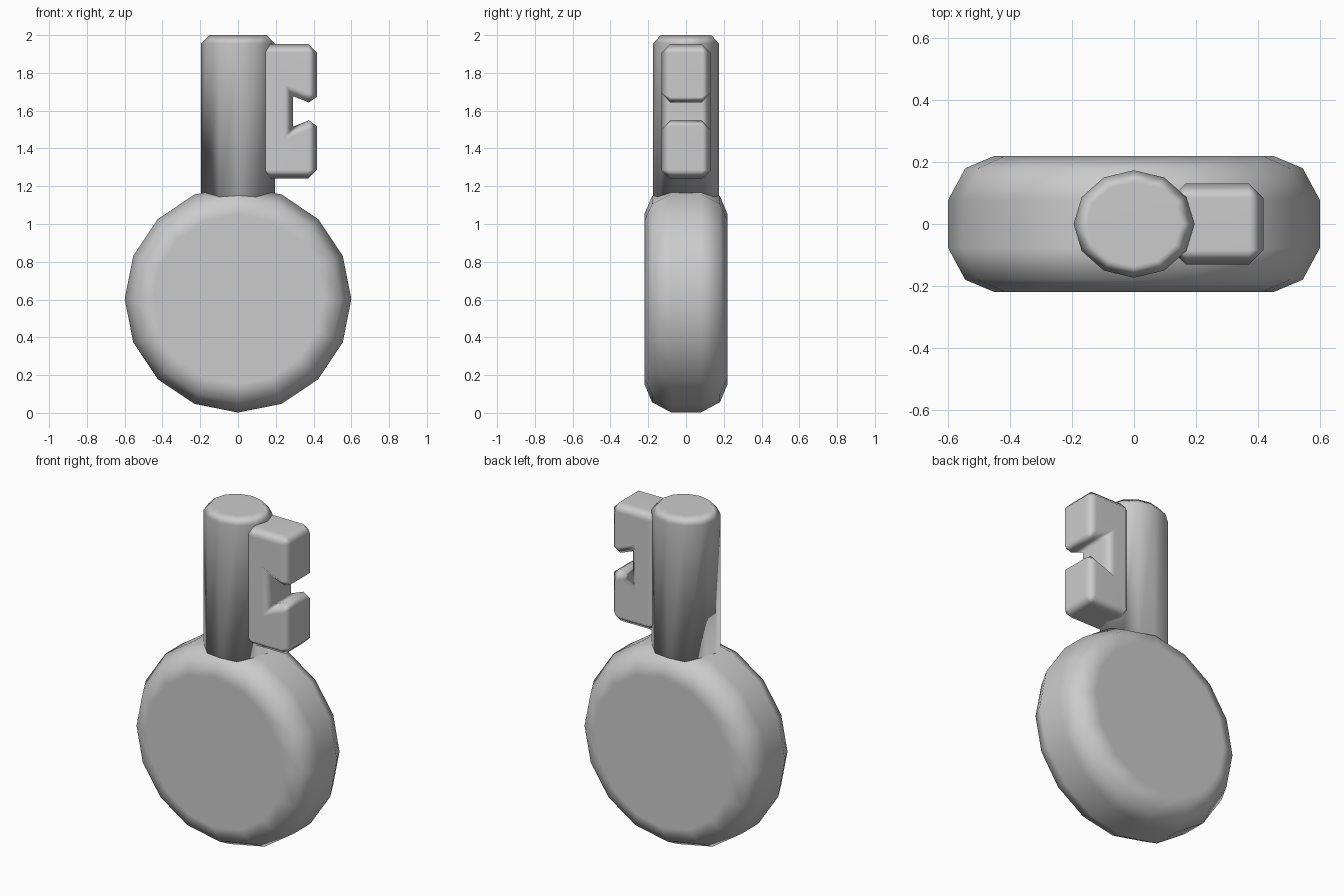
import bpy, bmesh
from math import cos, sin, tau

cube = bpy.data.objects.get("Cube")
if cube:
    bpy.data.objects.remove(cube, do_unlink=True)

# Single grey material
grey = bpy.data.materials.new("plain grey")
grey.use_nodes = True
colour = (0.6, 0.6, 0.6, 1)
grey.diffuse_color = colour
grey.node_tree.nodes["Principled BSDF"].inputs["Base Color"].default_value = colour


def finish(name, bm):
    """Turn a bmesh into a smooth object whose large faces stay flat."""
    bmesh.ops.recalc_face_normals(bm, faces=bm.faces)
    for face in bm.faces:
        face.smooth = True
    mesh = bpy.data.meshes.new(name)
    bm.to_mesh(mesh)
    bm.free()
    mesh.materials.append(grey)
    obj = bpy.data.objects.new(name, mesh)
    bpy.context.collection.objects.link(obj)
    obj.modifiers.new("weighted normals", "WEIGHTED_NORMAL").weight = 90
    return obj


def loft(name, sides, rings, place):
    """Skin a stack of (radius, height) rings and cap both ends."""
    bm = bmesh.new()
    loops = [[bm.verts.new(place(r * cos(tau * i / sides), r * sin(tau * i / sides), h))
              for i in range(sides)] for r, h in rings]
    for a, b in zip(loops, loops[1:]):
        for i in range(sides):
            j = (i + 1) % sides
            bm.faces.new((a[i], a[j], b[j], b[i]))
    bm.faces.new(loops[0])
    bm.faces.new(loops[-1])
    return finish(name, bm)


# Round handle, a thick disc with a chamfered rim
half = [(0.45, 0.22), (0.545, 0.18), (0.6, 0.078)]
rim = half + [(r, -y) for r, y in reversed(half)]
loft("round_handle", 16, rim, lambda u, v, h: (u, h, 0.602 + v))

# Oval shaft with a chamfered tip
loft("shaft", 12, [(0.195, 1.0), (0.195, 1.955), (0.152, 2.0)],
     lambda u, v, h: (u, v * 0.89, h))

# Two-toothed bit, one notched profile extruded in depth and chamfered
middle = 1.596
lower = [(0.12, 1.24), (0.418, 1.24), (0.418, 1.565), (0.29, 1.515)]
profile = lower + [(x, 2 * middle - z) for x, z in reversed(lower)]
bm = bmesh.new()
face = bm.faces.new([bm.verts.new((x, -0.13, z)) for x, z in profile])
extruded = bmesh.ops.extrude_face_region(bm, geom=[face], use_keep_orig=True)
for v in extruded["geom"]:
    if isinstance(v, bmesh.types.BMVert):
        v.co.y = 0.13
bmesh.ops.recalc_face_normals(bm, faces=bm.faces)
outer_edges = [e for e in bm.edges if e.calc_face_angle_signed() > 0.1]
bmesh.ops.bevel(bm, geom=outer_edges, offset=0.046, offset_type="OFFSET",
                segments=1, affect="EDGES", clamp_overlap=True)
finish("toothed_bit", bm)
